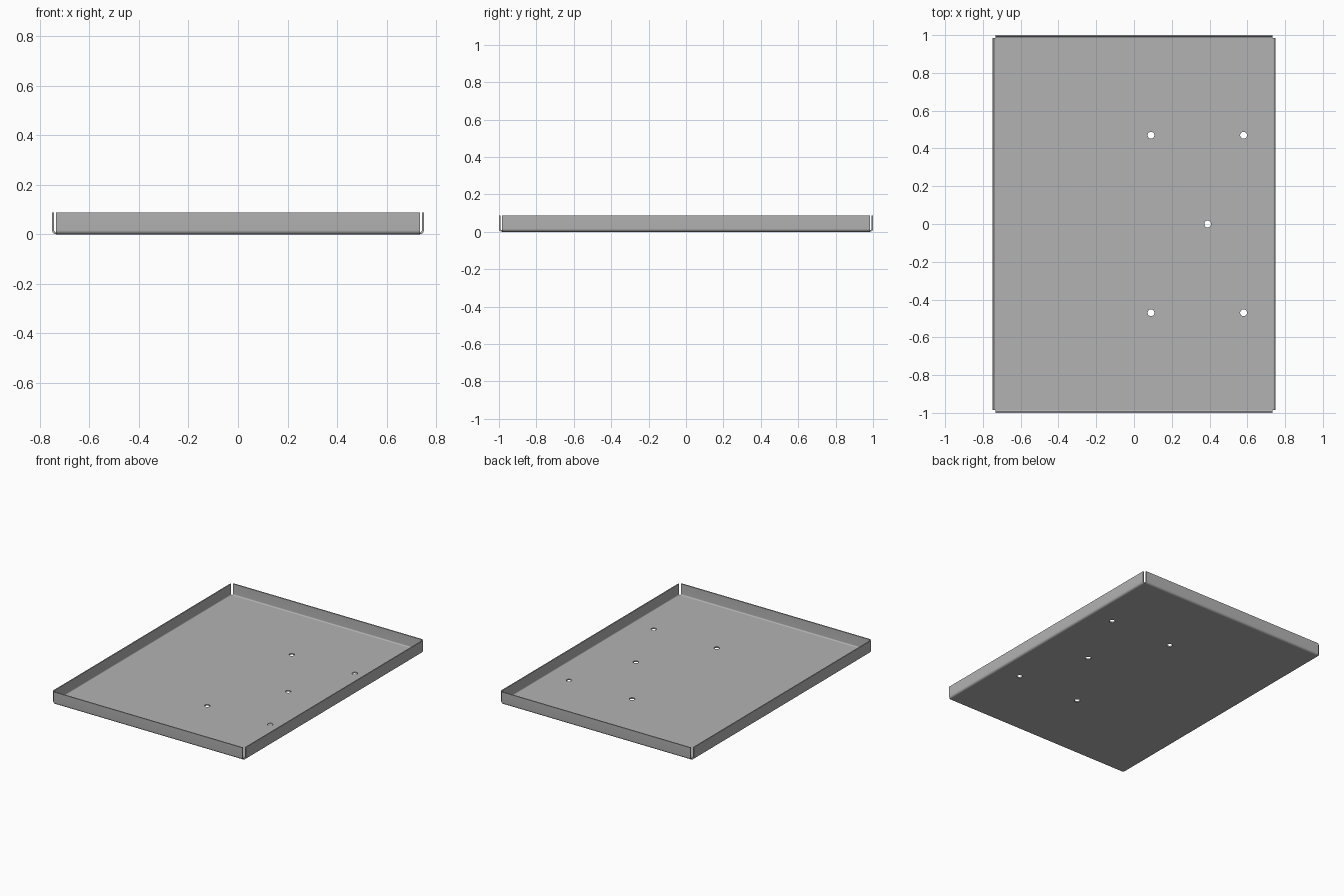
import bpy
import bmesh
from math import sin, cos, pi

cube = bpy.data.objects.get("Cube")
if cube:
    bpy.data.objects.remove(cube, do_unlink=True)

HALF_X, HALF_Y, HEIGHT = 0.75, 1.0, 0.087
THICK, BEND = 0.008, 0.016          # sheet thickness, outer bend radius
FLAT_X, FLAT_Y = HALF_X - BEND, HALF_Y - BEND
HOLE_R = 0.018
HOLES = [(0.09, 0.47), (0.58, 0.47), (0.39, 0.0), (0.09, -0.47), (0.58, -0.47)]

steel = bpy.data.materials.new("grey steel")
steel.use_nodes = True
GREY = (0.45, 0.45, 0.45, 1)
steel.diffuse_color = GREY
steel.node_tree.nodes["Principled BSDF"].inputs["Base Color"].default_value = GREY


def finish(name, bm):
    bmesh.ops.remove_doubles(bm, verts=bm.verts, dist=1e-5)
    bmesh.ops.recalc_face_normals(bm, faces=bm.faces)
    mesh = bpy.data.meshes.new(name)
    bm.to_mesh(mesh)
    bm.free()
    mesh.materials.append(steel)
    obj = bpy.data.objects.new(name, mesh)
    bpy.context.collection.objects.link(obj)
    bpy.ops.object.select_all(action='DESELECT')
    obj.select_set(True)
    bpy.context.view_layer.objects.active = obj
    bpy.ops.object.shade_smooth_by_angle(angle=pi / 6)
    return obj


def add_outline(curve, points):
    spline = curve.splines.new('POLY')
    spline.points.add(len(points) - 1)
    for p, (x, y) in zip(spline.points, points):
        p.co = (x, y, 0, 1)
    spline.use_cyclic_u = True


# Flat floor with five drilled holes, from a filled and extruded outline
outline = bpy.data.curves.new("floor_outline", 'CURVE')
outline.dimensions = '2D'
outline.fill_mode = 'BOTH'
outline.extrude = THICK / 2
add_outline(outline, [(-FLAT_X, -FLAT_Y), (FLAT_X, -FLAT_Y),
                      (FLAT_X, FLAT_Y), (-FLAT_X, FLAT_Y)])
for hx, hy in HOLES:
    add_outline(outline, [(hx + HOLE_R * cos(2 * pi * i / 32),
                           hy + HOLE_R * sin(2 * pi * i / 32)) for i in range(32)])
temp = bpy.data.objects.new("floor_outline", outline)
bpy.context.collection.objects.link(temp)
bpy.context.view_layer.update()
bm = bmesh.new()
bm.from_mesh(bpy.data.meshes.new_from_object(
    temp.evaluated_get(bpy.context.evaluated_depsgraph_get())))
bpy.data.objects.remove(temp, do_unlink=True)
bmesh.ops.translate(bm, verts=bm.verts, vec=(0, 0, THICK / 2))
finish("tray_floor", bm)


# Bent side wall: curved bend and upright lip, swept along one edge
def wall(name, length, reach, turn):
    arc = [-pi / 2 + pi / 2 * i / 8 for i in range(9)]
    flat, inner = reach - BEND, BEND - THICK
    section = [(flat + BEND * cos(a), BEND + BEND * sin(a)) for a in arc]
    section += [(reach, HEIGHT), (reach - THICK, HEIGHT)]
    section += [(flat + inner * cos(a), BEND + inner * sin(a)) for a in reversed(arc)]
    bm = bmesh.new()
    face = bm.faces.new([bm.verts.new((u, -length, z)) for u, z in section])
    swept = bmesh.ops.extrude_face_region(bm, geom=[face])["geom"]
    bmesh.ops.translate(bm, vec=(0, 2 * length, 0),
                        verts=[v for v in swept if isinstance(v, bmesh.types.BMVert)])
    for v in bm.verts:
        x, y = v.co.x, v.co.y
        v.co.x = x * cos(turn) - y * sin(turn)
        v.co.y = x * sin(turn) + y * cos(turn)
    finish(name, bm)


wall("left_wall", FLAT_Y, HALF_X, 0)
wall("back_wall", FLAT_X, HALF_Y, pi / 2)
wall("right_wall", FLAT_Y, HALF_X, pi)
wall("front_wall", FLAT_X, HALF_Y, -pi / 2)
